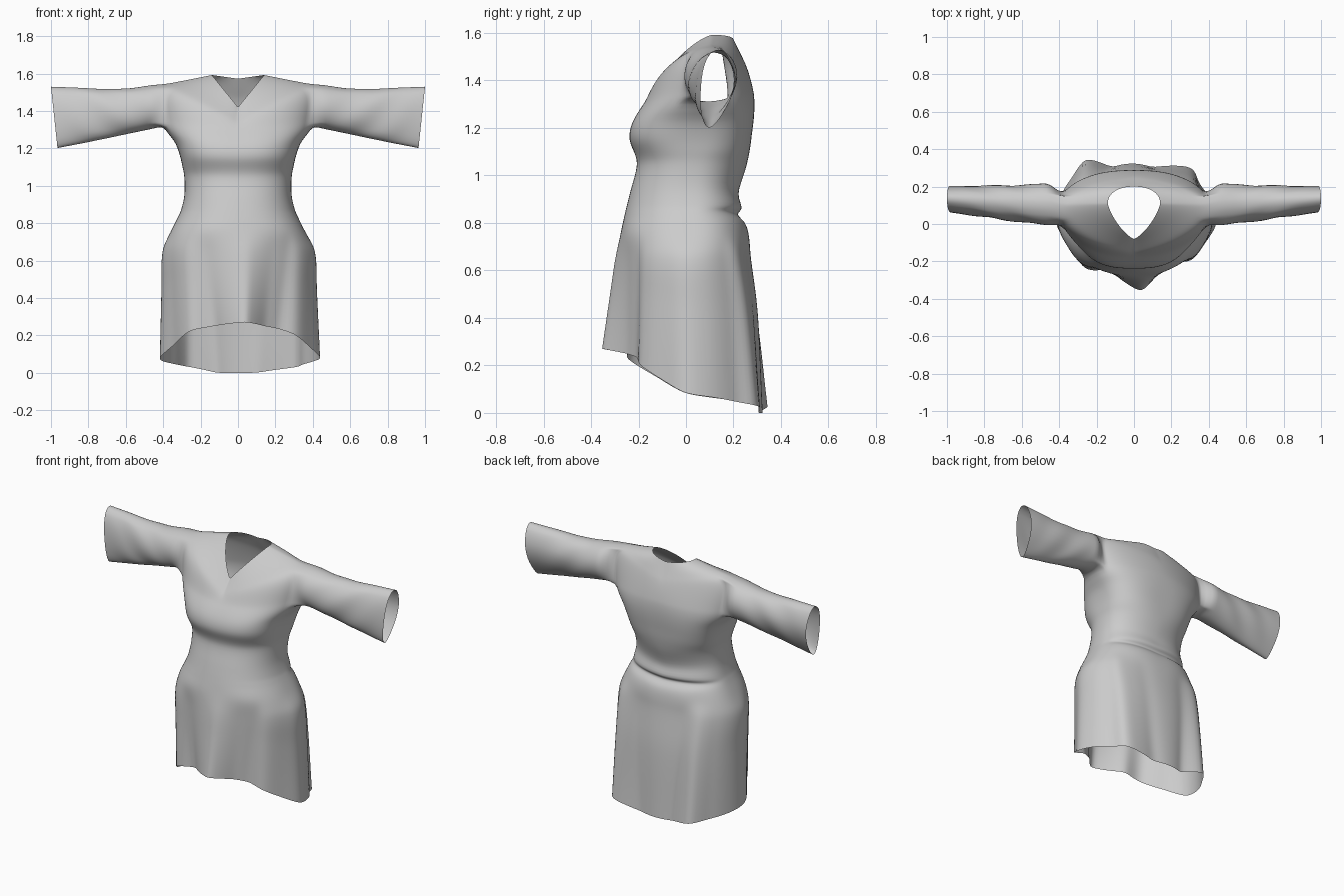
import bpy, bmesh, math
from mathutils import Vector

if "Cube" in bpy.data.objects:
    bpy.data.objects.remove(bpy.data.objects["Cube"])

N = 64                      # columns around the body

def spow(v, p):
    return math.copysign(abs(v) ** p, v)

def ring(hw, yf, yb, yc, zf, zs, zb, n, nb=None):
    """Superellipse ring; height runs from zs at the sides to zf / zb at the middle."""
    pts = []
    for i in range(N):
        t = 2 * math.pi * i / N
        c, s = math.cos(t), math.sin(t)
        c = 0 if abs(c) < 1e-6 else c
        e = (nb or n) if s > 0 else n
        x = hw * spow(c, 2 / e)
        k = abs(s) ** (2 / e)
        y = yc + k * ((yb - yc) if s > 0 else (yf - yc))
        z = zs + ((zb if s > 0 else zf) - zs) * (1 - abs(x) / hw)
        pts.append(Vector((x, y, z)))
    return pts

# draped hem outline (x, y, z)
HEM = [(.445, .0, .08), (.415, .12, .065), (.345, .22, .045), (.315, .305, .03), (.1, .302, .0),
       (-.12, .302, .0), (-.25, .358, .03), (-.33, .25, .045), (-.41, .1, .065), (-.42, 0, .08),
       (-.34, -.12, .15), (-.25, -.25, .23), (-.13, -.24, .25), (.04, -.362, .272),
       (.14, -.25, .25), (.22, -.20, .235), (.30, -.205, .21), (.38, -.1, .14)]

def hem_ring():
    cy = .03
    pol = sorted((math.atan2(y - cy, x) % (2 * math.pi), 1 / math.hypot(x, y - cy), z) for x, y, z in HEM)
    a, b = pol[-1], pol[0]
    pol = [(a[0] - 2 * math.pi, a[1], a[2])] + pol + [(b[0] + 2 * math.pi, b[1], b[2])]
    pts = []
    for i in range(N):
        t = 2 * math.pi * i / N
        for p, q in zip(pol, pol[1:]):
            if p[0] <= t <= q[0]:
                f = (t - p[0]) / (q[0] - p[0])
                r, z = 1 / (p[1] + f * (q[1] - p[1])), p[2] + f * (q[2] - p[2])
                pts.append(Vector((r * math.cos(t), cy + r * math.sin(t), z)))
                break
    return pts

hem = hem_ring()
hip = ring(.41, -.30, .275, .02, .65, .65, .65, 2.3)
hip = [h * .6 + Vector((m.x * .95, m.y * .84, .65)) * .4 for h, m in zip(hip, hem)]
# the back of the skirt hangs straight below the seat
thigh = [h.lerp(m, .33) + Vector((0, .012 * max(0, h.y) / .28, 0)) for h, m in zip(hip, hem)]

# key rings from hem to neck, each with the number of rows up to the next
keys = [
    (hem, 6), (thigh, 3), (hip, 3),
    (ring(.362, -.275, .266, .03, .76, .75, .74, 2.3), 2),
    (ring(.327, -.262, .25, .03, .82, .82, .80, 2.3), 2),
    (ring(.313, -.255, .215, .03, .85, .85, .835, 2.3), 2),   # waist fold at the back
    (ring(.303, -.248, .238, .03, .88, .875, .86, 2.3), 2),
    (ring(.286, -.230, .218, .03, .95, .95, .92, 2.3), 2),
    (ring(.287, -.206, .25, .04, 1.04, 1.05, 1.02, 2.3), 2),
    (ring(.297, -.215, .268, .05, 1.09, 1.10, 1.10, 2.5), 2),
    (ring(.310, -.240, .277, .06, 1.15, 1.16, 1.17, 2.7), 2),
    (ring(.340, -.228, .287, .08, 1.22, 1.24, 1.25, 2.6), 2),
    (ring(.400, -.185, .287, .09, 1.29, 1.32, 1.34, 2.2), 8),  # underarm
    (ring(.380, -.14, .245, .10, 1.35, 1.545, 1.48, 1.6), 3),  # shoulder
    (ring(.260, -.11, .222, .107, 1.385, 1.568, 1.526, 1.45, 1.9), 3),
    (ring(.140, -.08, .20, .11, 1.42, 1.592, 1.572, 1.35, 2.2), 0),  # V neckline
]

def loft_rows(keys):
    """Hermite-interpolated rows through the key rings."""
    rings = [k[0] for k in keys]
    kn = [0]
    for a, b in zip(rings, rings[1:]):
        kn.append(kn[-1] + sum((p - q).length for p, q in zip(a, b)) / N)
    tan = []
    for i in range(len(rings)):
        lo, hi = max(i - 1, 0), min(i + 1, len(rings) - 1)
        tan.append([(q - p) / (kn[hi] - kn[lo]) for p, q in zip(rings[lo], rings[hi])])
    # keep the shoulder line from ballooning above its keys
    tan[-3] = [(q - p) / (kn[-2] - kn[-3]) for p, q in zip(rings[-3], rings[-2])]
    rows, starts = [], []
    for i in range(len(rings) - 1):
        starts.append(len(rows))
        h, steps = kn[i + 1] - kn[i], keys[i][1]
        for s in range(steps):
            u = s / steps
            a, b = 2*u**3 - 3*u**2 + 1, u**3 - 2*u**2 + u
            c, d = -2*u**3 + 3*u**2, u**3 - u**2
            rows.append([rings[i][j]*a + tan[i][j]*(b*h) + rings[i+1][j]*c + tan[i+1][j]*(d*h)
                         for j in range(N)])
    rows.append(rings[-1])
    return rows, starts

bm = bmesh.new()

# body, leaving two armholes open
rows, starts = loft_rows(keys)
grid = [[bm.verts.new(p) for p in r] for r in rows]
r0, r1, half = starts[12], starts[13], 4
for r in range(len(grid) - 1):
    for c in range(N):
        at_side = (c + half) % (N // 2) < 2 * half
        if r0 <= r < r1 and at_side:
            continue
        d = (c + 1) % N
        bm.faces.new((grid[r][c], grid[r][d], grid[r+1][d], grid[r+1][c]))

# sleeve sections: x, bottom z, top z, front y, back y
SLEEVE = [(.45, 1.305, 1.54, -.012, .222), (.58, 1.28, 1.52, .005, .215), (.72, 1.252, 1.517, .022, .212),
          (.86, 1.225, 1.525, .042, .21), (1.0, 1.2, 1.53, .062, .21)]

def section(x):
    for a, b in zip(SLEEVE, SLEEVE[1:]):
        if x <= b[0] + 1e-6:
            f = (x - a[0]) / (b[0] - a[0])
            return [p + f * (q - p) for p, q in zip(a, b)]

def sleeve(side):
    mid = 0 if side > 0 else N // 2
    loop = {grid[r][(mid + c) % N] for r in range(r0, r1 + 1) for c in range(-half, half + 1)
            if r in (r0, r1) or abs(c) == half}
    inner = [grid[r][(mid + c) % N] for r in range(r0 + 1, r1) for c in range(1 - half, half)]
    bmesh.ops.delete(bm, geom=inner, context='VERTS')
    cy = sum(v.co.y for v in loop) / len(loop)
    cz = sum(v.co.z for v in loop) / len(loop)
    ang = lambda v: math.atan2(v.co.z - cz, v.co.y - cy)
    prev = sorted(loop, key=ang)
    angles = [ang(v) for v in prev]
    for k in range(15):
        x = .45 + .55 * k / 14
        _, z0, z1, y0, y1 = section(x)
        u = (x - .45) / .55
        cur = []
        for a in angles:
            c, s = math.cos(a), math.sin(a)
            narrow = 1 - .35 * u * max(0, -s)              # teardrop cuff
            fold = .006 * math.sin(26 * x + 3 * a) * math.sin(math.pi * min(1, u * 1.05))
            y = (y0 + y1) / 2 + c * ((y1 - y0) / 2 * narrow + fold) - .04 * u * max(0, -s)
            z = (z0 + z1) / 2 + s * (z1 - z0) / 2
            xx = x - .035 * u * (z1 - z) / (z1 - z0)
            cur.append(bm.verts.new((side * xx, y, z)))
        for i in range(len(cur)):
            j = (i + 1) % len(cur)
            bm.faces.new((prev[i], prev[j], cur[j], cur[i]))
        prev = cur

sleeve(1)
sleeve(-1)
bmesh.ops.recalc_face_normals(bm, faces=bm.faces)

mesh = bpy.data.meshes.new("tunic_dress")
bm.to_mesh(mesh)
bm.free()
dress = bpy.data.objects.new("tunic_dress", mesh)
bpy.context.collection.objects.link(dress)
mesh.polygons.foreach_set("use_smooth", [True] * len(mesh.polygons))
sub = dress.modifiers.new("smooth_cloth", 'SUBSURF')
sub.levels = sub.render_levels = 1
